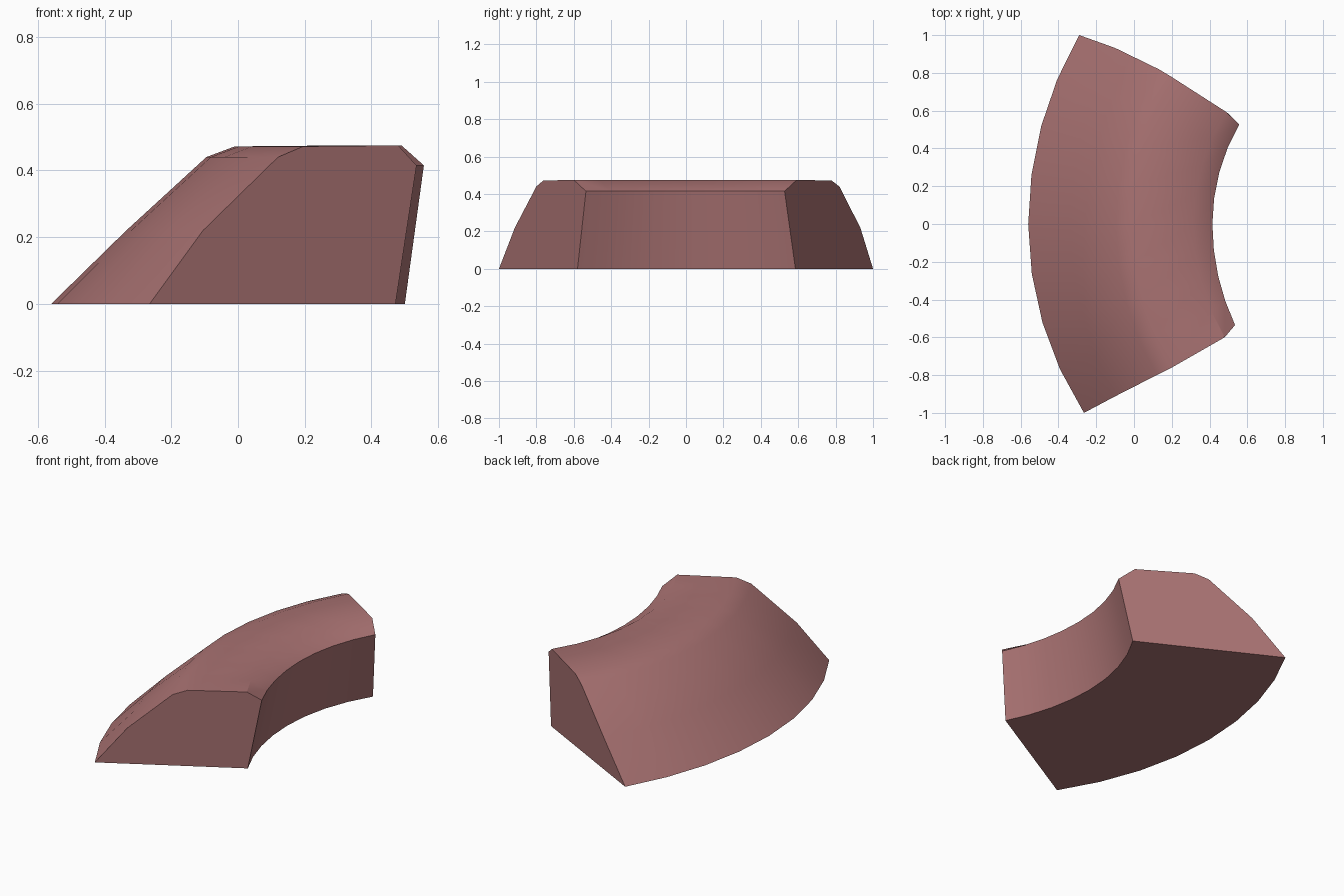
import bpy
import bmesh
from math import radians, atan2, sin, cos

cube = bpy.data.objects.get("Cube")
if cube:
    bpy.data.objects.remove(cube)

SEGMENTS = 8

# Cross-section, outside foot to inside foot:
# height, middle x, front end (x, y), back end (x, y)
PROFILE = [
    (0.00, -0.56, (-0.265, -1.0), (-0.29, 1.0)),
    (0.22, -0.335, (-0.105, -0.915), (-0.10, 0.932)),
    (0.44, -0.095, (0.12, -0.80), (0.13, 0.82)),
    (0.472, -0.01, (0.195, -0.763), (0.20, 0.778)),
    (0.475, 0.315, (0.48, -0.60), (0.49, 0.592)),
    (0.415, 0.415, (0.535, -0.535), (0.557, 0.527)),
    (0.00, 0.33, (0.472, -0.58), (0.50, 0.585)),
]


def half_arc(mid_x, end):
    """Points from the middle of a rail to one end, on a circle."""
    sag, half = end[0] - mid_x, end[1]
    radius = (half * half + sag * sag) / (2 * sag)
    sweep = atan2(half, radius - sag)
    steps = SEGMENTS // 2
    return [(mid_x + radius * (1 - cos(sweep * i / steps)),
             radius * sin(sweep * i / steps)) for i in range(steps + 1)]


# Curved wall segment, skinned across the rails
bm = bmesh.new()
rails = []
for z, mid_x, front, back in PROFILE:
    points = half_arc(mid_x, front)[:0:-1] + half_arc(mid_x, back)
    rails.append([bm.verts.new((x, y, z)) for x, y in points])

for k, rail in enumerate(rails):
    following = rails[(k + 1) % len(rails)]
    for i in range(SEGMENTS):
        bm.faces.new((rail[i], rail[i + 1], following[i + 1], following[i]))

# End caps
bm.faces.new([rail[0] for rail in rails])
bm.faces.new([rail[-1] for rail in rails])
bmesh.ops.recalc_face_normals(bm, faces=bm.faces)

mesh = bpy.data.meshes.new("curved_wall_segment")
bm.to_mesh(mesh)
bm.free()
wall = bpy.data.objects.new("curved_wall_segment", mesh)
bpy.context.collection.objects.link(wall)

# Dusty red finish
colour = (0.40, 0.17, 0.17, 1.0)
material = bpy.data.materials.new("dusty_red")
material.use_nodes = True
material.diffuse_color = colour
material.node_tree.nodes["Principled BSDF"].inputs["Base Color"].default_value = colour
mesh.materials.append(material)

# Smooth along the curve, sharp at the caps and inner lip
bpy.ops.object.select_all(action="DESELECT")
wall.select_set(True)
bpy.context.view_layer.objects.active = wall
bpy.ops.object.shade_smooth_by_angle(angle=radians(35))
